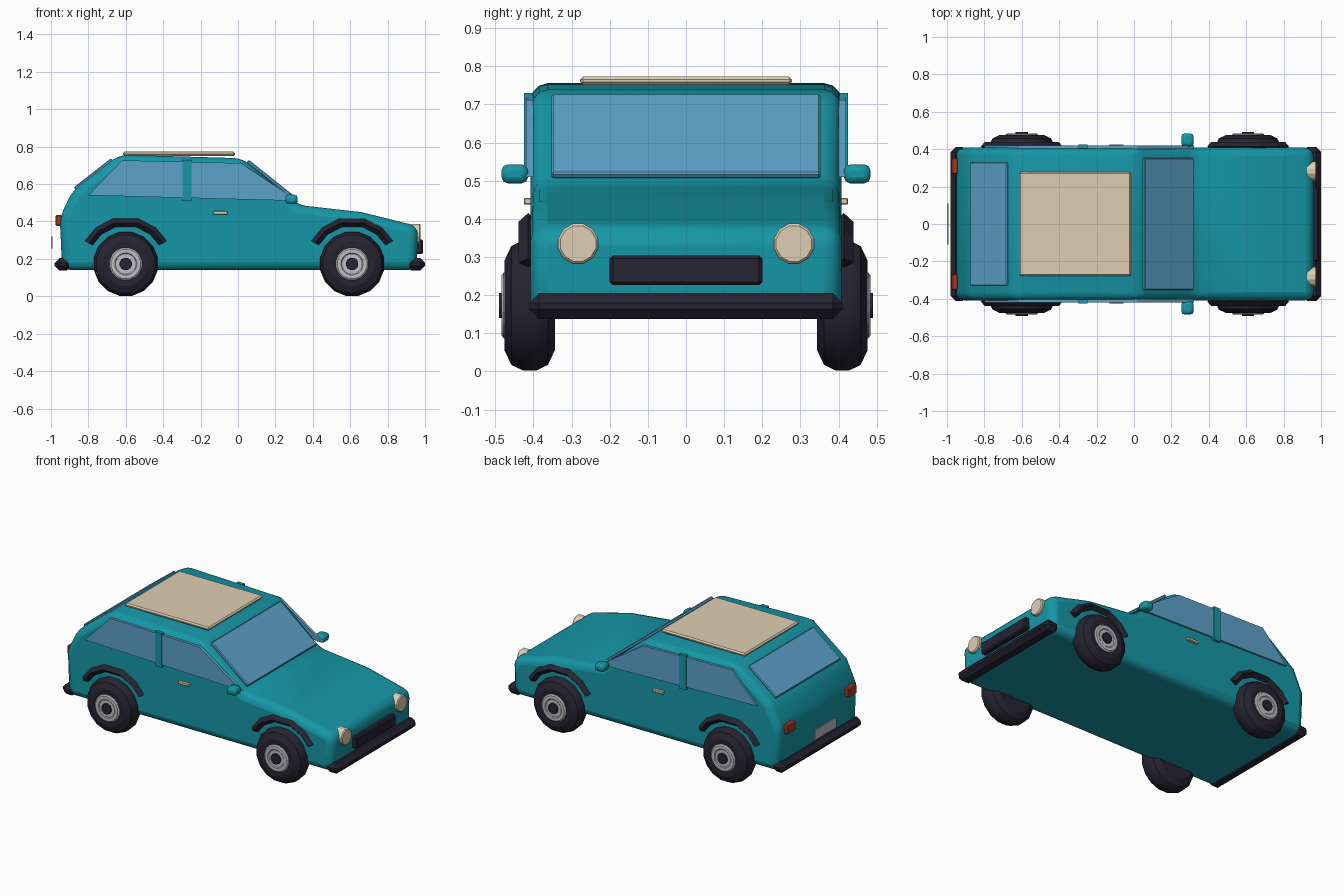
import bpy, bmesh, math
from mathutils import Matrix, Vector

if "Cube" in bpy.data.objects:
    bpy.data.objects.remove(bpy.data.objects["Cube"])

def material(name, rgb):
    m = bpy.data.materials.new(name)
    m.diffuse_color = [(c / 255) ** 2.2 for c in rgb] + [1]
    m.use_nodes = True
    m.node_tree.nodes["Principled BSDF"].inputs["Base Color"].default_value = m.diffuse_color
    return m

TEAL = material("teal_paint", (28, 150, 165))
GLASS = material("glass_blue", (92, 160, 200))
DARK = material("dark_rubber", (42, 40, 52))
METAL = material("metal", (190, 190, 195))
CREAM = material("cream", (222, 206, 178))
RED = material("tail_red", (170, 62, 38))

def finish(name, bm, mat, smooth=None, bevel=0, segments=1):
    bmesh.ops.recalc_face_normals(bm, faces=bm.faces[:])
    me = bpy.data.meshes.new(name)
    bm.to_mesh(me)
    bm.free()
    ob = bpy.data.objects.new(name, me)
    bpy.context.collection.objects.link(ob)
    me.materials.append(mat)
    if bevel:
        b = ob.modifiers.new("bevel", "BEVEL")
        b.width, b.segments, b.limit_method = bevel, segments, "ANGLE"
        b.angle_limit = math.radians(25)
    if smooth:
        bpy.ops.object.select_all(action="DESELECT")
        ob.select_set(True)
        bpy.context.view_layer.objects.active = ob
        bpy.ops.object.shade_smooth_by_angle(angle=math.radians(smooth))
    return ob

def box(name, center, size, mat, bevel=0, segments=1, rot=0, smooth=None):
    bm = bmesh.new()
    bmesh.ops.create_cube(bm, size=1)
    bm.transform(Matrix.Translation(center) @ Matrix.Rotation(rot, 4, "Y") @ Matrix.Diagonal((*size, 1)))
    return finish(name, bm, mat, smooth, bevel, segments)

def prism(name, pts, y0, y1, mat, **kw):
    # side outline (x, z) extruded across y
    bm = bmesh.new()
    f = bm.faces.new([bm.verts.new((x, y0, z)) for x, z in pts])
    ex = bmesh.ops.extrude_face_region(bm, geom=[f])
    bmesh.ops.translate(bm, vec=(0, y1 - y0, 0), verts=[v for v in ex["geom"] if isinstance(v, bmesh.types.BMVert)])
    return finish(name, bm, mat, **kw)

def lathe(name, profile, center, axis, n, mat, smooth=None):
    # profile of (distance along axis, radius), capped at both ends
    bm = bmesh.new()
    q = Vector((0, 0, 1)).rotation_difference(Vector(axis))
    rings = []
    for h, r in profile:
        rings.append([bm.verts.new(Vector(center) + q @ Vector((r * math.cos(a), r * math.sin(a), h)))
                      for a in (2 * math.pi * (i + .5) / n for i in range(n))])
    for a, b in zip(rings, rings[1:]):
        for i in range(n):
            bm.faces.new((a[i], a[(i + 1) % n], b[(i + 1) % n], b[i]))
    bm.faces.new(rings[0])
    bm.faces.new(rings[-1])
    return finish(name, bm, mat, smooth)

def arch(name, cx, y):
    # diamond-section strip around the top of the wheel
    bm = bmesh.new()
    rings = []
    for d in (29, 50, 74, 106, 130, 151):
        a = math.radians(d)
        rings.append([bm.verts.new((cx + r * math.cos(a), y + dy, .175 + r * math.sin(a)))
                      for r, dy in ((.25, 0), (.226, .025), (.203, 0), (.226, -.025))])
    for a, b in zip(rings, rings[1:]):
        for i in range(4):
            bm.faces.new((a[i], a[(i + 1) % 4], b[(i + 1) % 4], b[i]))
    bm.faces.new(rings[0])
    bm.faces.new(rings[-1])
    finish(name, bm, DARK)

def slanted_glass(name, a, b, width):
    # flat pane running between two (x, z) points
    dx, dz = b[0] - a[0], b[1] - a[1]
    box(name, ((a[0] + b[0]) / 2, 0, (a[1] + b[1]) / 2), (math.hypot(dx, dz), width, .02),
        GLASS, .005, rot=-math.atan2(dz, dx))

# body shell
prism("body", [(-.94, .14), (.955, .14), (.962, .375), (.66, .45), (.32, .488), (.025, .738),
               (-.635, .757), (-.885, .565), (-.953, .42)], -.408, .408, TEAL,
      smooth=40, bevel=.045, segments=3)

# front and rear glass, roof panel
slanted_glass("windscreen", (.052, .722), (.315, .512), .705)
slanted_glass("rear_window", (-.872, .575), (-.674, .729), .66)
box("roof_panel", (-.315, 0, .762), (.6, .555, .022), CREAM, .008)

# bumpers, grille, plate
box("front_bumper", (.95, 0, .171), (.1, .822, .068), DARK, .026)
box("rear_bumper", (-.935, 0, .171), (.09, .822, .068), DARK, .026)
box("grille", (.968, 0, .265), (.044, .4, .078), DARK, .008)
box("rear_plate", (-.996, 0, .287), (.008, .22, .065), METAL)

for s, side in ((-1, "right"), (1, "left")):
    # side glass, pillar, handle, mirror
    prism(side + "_side_window", [(-.80, .54), (-.62, .727), (.015, .712), (.32, .51)],
          s * .40, s * .419, GLASS)
    box(side + "_door_pillar", (-.272, s * .414, .62), (.048, .022, .22), TEAL)
    box(side + "_door_handle", (-.094, s * .415, .446), (.078, .02, .018), CREAM, .003)
    box(side + "_mirror", (.286, s * .449, .518), (.066, .07, .05), TEAL, .017, 2, smooth=35)
    # lamps
    lathe(side + "_headlight", [(-.04, .054), (.006, .054), (.012, .048)], (.965, s * .283, .335),
          (1, 0, 0), 12, CREAM)
    box(side + "_tail_light", (-.958, s * .31, .405), (.034, .085, .06), RED, .006)
    # wheels with hubs and arches
    for cx, end in ((-.6, "rear"), (.61, "front")):
        n = f"{end}_{side}_"
        c = (cx, s * .41, .173)
        lathe(n + "tyre", [(-.063, .085), (-.066, .12), (-.048, .159), (-.018, .174), (.018, .174),
                           (.048, .159), (.066, .12), (.063, .085)], c, (0, s, 0), 16, DARK, 30)
        lathe(n + "hub", [(.05, .088), (.068, .088), (.074, .08), (.074, .06), (.07, .055)],
              c, (0, s, 0), 16, METAL)
        lathe(n + "hub_cap", [(.06, .034), (.081, .034)], c, (0, s, 0), 12, DARK)
        arch(n + "wheel_arch", cx, s * .414)
